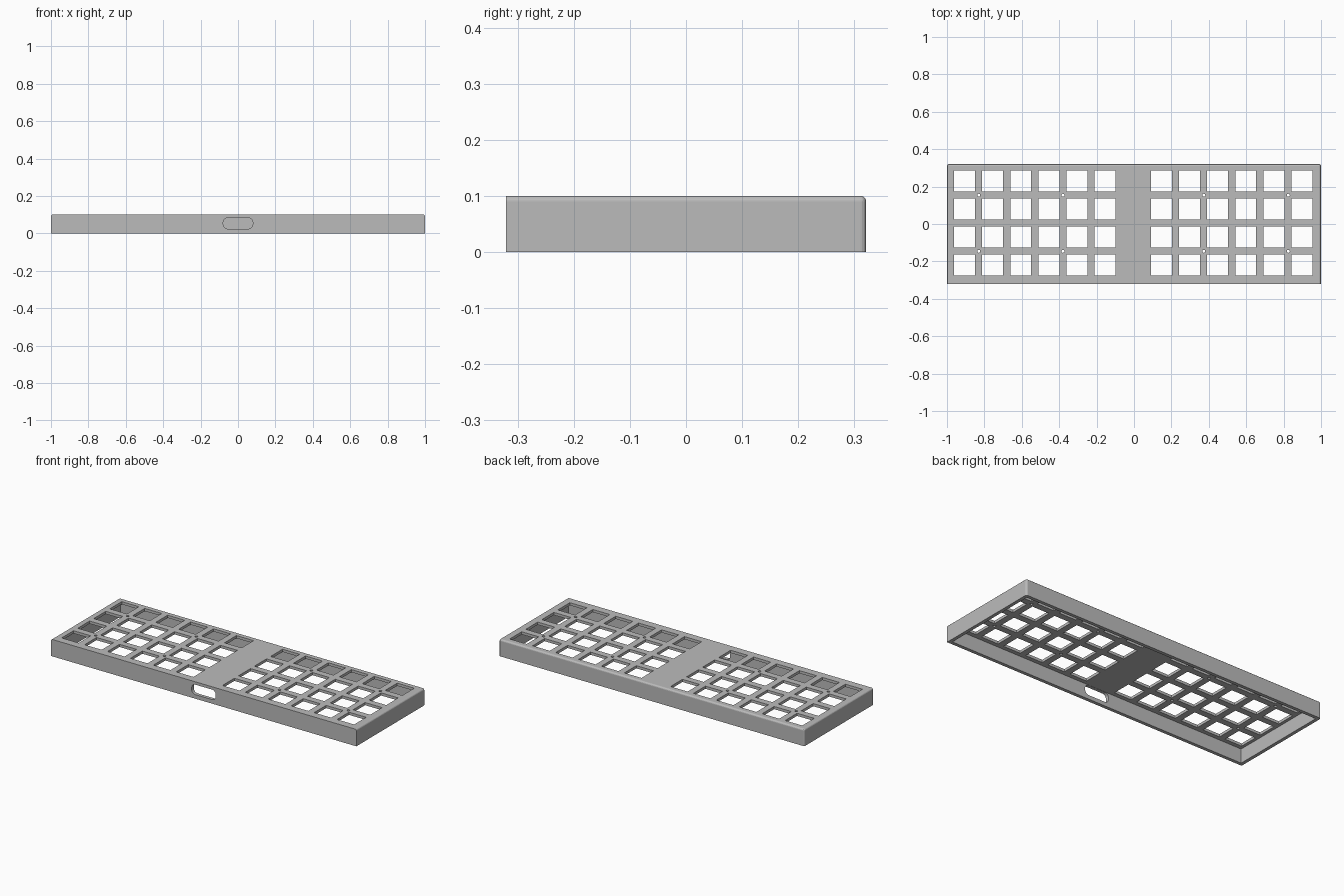
import bpy, bmesh
from math import pi
from mathutils import Matrix, Vector

if "Cube" in bpy.data.objects:
    bpy.data.objects.remove(bpy.data.objects["Cube"])

HX, HY, H = 1.0, 0.321, 0.1      # half width, half depth, height
WALL, PLATE = 0.02, 0.016
PITCH, HOLE = 0.1502, 0.112

grey = bpy.data.materials.new("case_grey")
grey.use_nodes = True
colour = (0.5, 0.5, 0.5, 1)
grey.diffuse_color = colour
grey.node_tree.nodes["Principled BSDF"].inputs["Base Color"].default_value = colour


def add_box(bm, low, high):
    low, high = Vector(low), Vector(high)
    size = Matrix.Diagonal((high - low).to_4d())
    size[3][3] = 1
    bmesh.ops.create_cube(bm, size=1, matrix=Matrix.Translation((low + high) / 2) @ size)


def finish(bm, name):
    mesh = bpy.data.meshes.new(name)
    bm.to_mesh(mesh)
    bm.free()
    obj = bpy.data.objects.new(name, mesh)
    bpy.context.collection.objects.link(obj)
    mesh.materials.append(grey)
    return obj


# Outer case, rounded along the end and back edges, square at the front
bm = bmesh.new()
add_box(bm, (-HX, -HY, 0), (HX, HY, H))
rounded = []
for e in bm.edges:
    mid = (e.verts[0].co + e.verts[1].co) / 2
    top_edge = mid.z > H * 0.9 and mid.y > -HY * 0.9
    back_corner = mid.y > HY * 0.9 and abs(mid.x) > HX * 0.9
    if top_edge or back_corner:
        rounded.append(e)
bmesh.ops.bevel(bm, geom=rounded, offset=0.01, segments=5, profile=0.5, affect='EDGES')
case = finish(bm, "keyboard_case")

# Hollow underside
bm = bmesh.new()
add_box(bm, (WALL - HX, WALL - HY, -0.1), (HX - WALL, HY - WALL, H - PLATE))
hollow = finish(bm, "hollow_cutter")

# Key openings in two blocks, with small screw holes between them
bm = bmesh.new()
r = HOLE / 2
for start in (-0.906, 0.147):
    for col in range(6):
        for row in range(4):
            x, y = start + col * PITCH, -0.22 + row * PITCH
            add_box(bm, (x - r, y - r, 0.05), (x + r, y + r, 0.2))
for x in (-0.83, -0.38, 0.373, 0.825):
    for y in (-0.146, 0.154):
        bmesh.ops.create_cone(bm, cap_ends=True, segments=16, radius1=0.008, radius2=0.008,
                              depth=0.15, matrix=Matrix.Translation((x, y, 0.125)))
openings = finish(bm, "key_opening_cutter")

# Rounded cable slot in the front wall
bm = bmesh.new()
add_box(bm, (-0.079, -HY - 0.05, 0.024), (0.079, -HY + 0.05, 0.083))
along = [e for e in bm.edges if abs(e.verts[0].co.y - e.verts[1].co.y) > 0.05]
bmesh.ops.bevel(bm, geom=along, offset=0.025, segments=8, profile=0.5, affect='EDGES')
slot = finish(bm, "slot_cutter")

# Cut the case, then keep only the result
cutters = (hollow, openings, slot)
for cutter in cutters:
    cutter.hide_render = True
    mod = case.modifiers.new(cutter.name, 'BOOLEAN')
    mod.operation = 'DIFFERENCE'
    mod.solver = 'EXACT'
    mod.object = cutter
graph = bpy.context.evaluated_depsgraph_get()
result = bpy.data.meshes.new_from_object(case.evaluated_get(graph))
case.modifiers.clear()
case.data = result
result.name = "keyboard_case"
for cutter in cutters:
    bpy.data.objects.remove(cutter)
